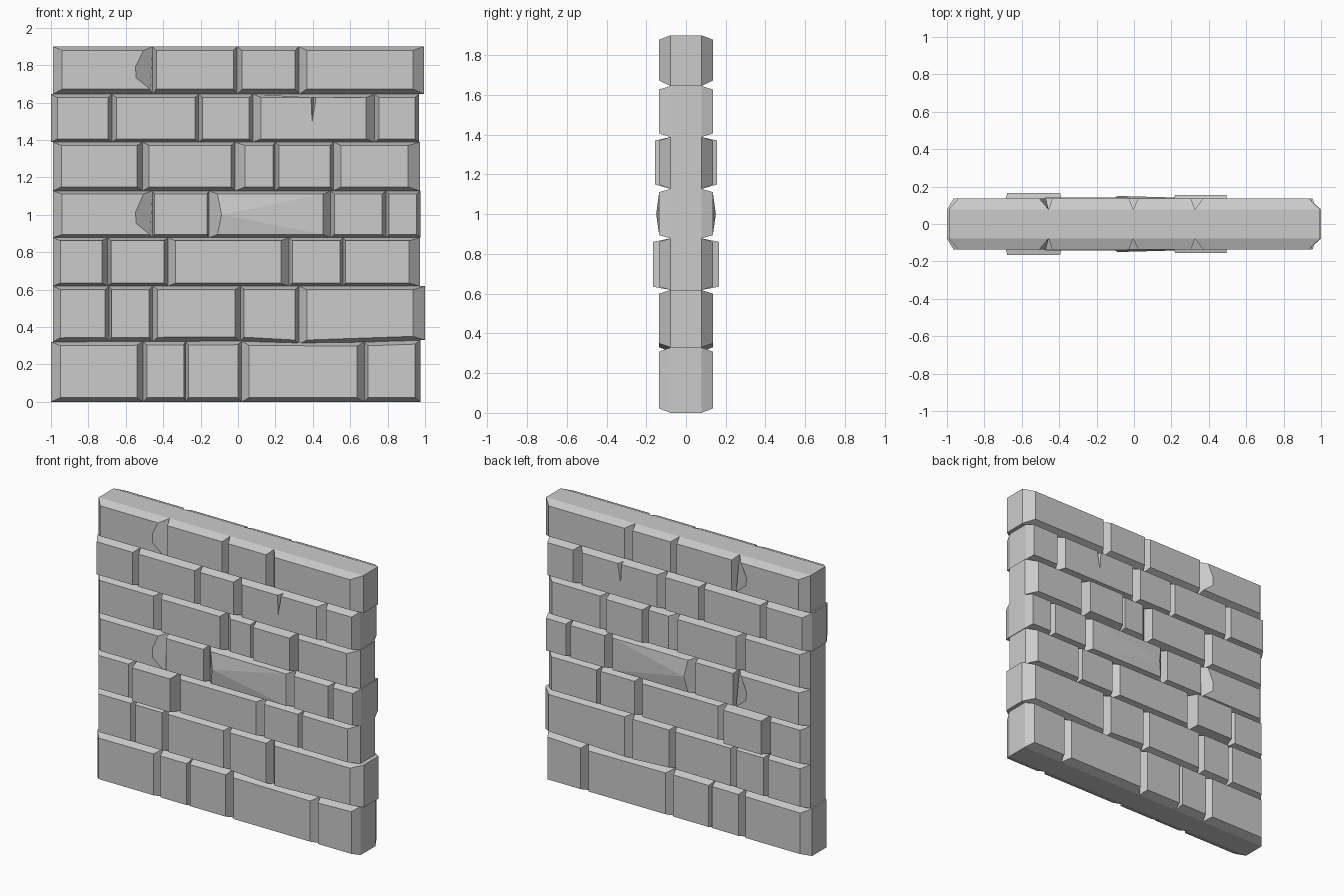
import bpy, bmesh
from mathutils import Vector

if "Cube" in bpy.data.objects:
    bpy.data.objects.remove(bpy.data.objects["Cube"])

CORE = 0.078   # half thickness at the joints

# Each course: left end, then (face left, face right, joint) for every brick
COURSES = [
    [-1.0, -.95, -.54, -.507, -.487, -.29, -.28, -.265, 0, .02, .06, .635, .675, .695, .945, .975],
    [-.99, -.95, -.71, -.69, -.675, -.475, -.457, -.43, -.015, .013, .033, .305, .326, .368, .935, 1.0],
    [-.99, -.95, -.728, -.697, -.678, -.395, -.375, -.335, .23, .272, .292, .545, .562, .575, .915, .972],
    [-.99, -.94, -.47, -.457, -.447, -.165, -.155, -.11, .455, .495, .515, .77, .79, .807, .955, .976],
    [-.99, -.945, -.54, -.51, -.475, -.037, -.017, .037, .187, .198, .22, .493, .51, .55, .91, .974],
    [-1.0, -.965, -.695, -.675, -.65, -.23, -.21, -.19, .06, .08, .123, .685, .73, .753, .946, .968],
    [-.99, -.94, -.47, -.457, -.437, -.025, -.005, .022, .305, .326, .368, .935, .995],
]
# Bed joints between courses (x, z); the lowest one sags
SAG = [(-1, .32), (0, .325), (.33, .307), (1, .33)]
BEDS = [0, SAG, .618, .878, 1.127, 1.388, 1.645, 1.9]
RISE = [.022, .022, .017, .016, .022, .018, .027]   # lower bevel height
DROP = [.02, .018, .017, .016, .017, .018, .022]    # upper bevel height
DEPTH = {(2, 1): .165, (4, 3): .155, (4, 1): .142}  # bricks that stand proud


def bed(i, x):
    b = BEDS[i]
    if not isinstance(b, list):
        return b
    for (xa, za), (xb, zb) in zip(b, b[1:]):
        if x <= xb:
            return za + (zb - za) * (x - xa) / (xb - xa)
    return b[-1][1]


def add(bm, pts, centre):
    """Add a face turned away from the given centre."""
    f = bm.faces.new([bm.verts.new(p) for p in pts])
    f.normal_update()
    if f.normal.dot(f.calc_center_median() - centre) < 0:
        f.normal_flip()


def brick(bm, r, k, o0, f0, f1, o1):
    d = DEPTH.get((r, k), .135)
    outer = [Vector(p) for p in ((o0, -CORE, bed(r, o0)), (o1, -CORE, bed(r, o1)),
                                 (o1, -CORE, bed(r + 1, o1)), (o0, -CORE, bed(r + 1, o0)))]
    lo, hi = RISE[r], DROP[r]
    face = [Vector(p) for p in ((f0, -d, bed(r, f0) + lo), (f1, -d, bed(r, f1) + lo),
                                (f1, -d, bed(r + 1, f1) - hi), (f0, -d, bed(r + 1, f0) - hi))]
    centre = Vector(((o0 + o1) / 2, 0, (outer[0].z + outer[2].z) / 2))
    extra = [[], [], [], []]       # extra points on bottom, right, top, left edges
    rim = extra
    if k == 0 and r in (3, 6):     # chipped corner
        z = face[0].z
        face[2].x -= .035
        extra[1] = [Vector((-.545, -d, z + .06)), Vector((-.548, -d, z + .12))]
    if (r, k) == (3, 2):           # bulging left edge
        extra[3] = [Vector((-.088, -.15, 1.0))]
    if (r, k) == (5, 3):           # crack from the upper edge
        zt = face[2].z
        right, tip, left = Vector((.418, -d, zt)), Vector((.396, -d, 1.495)), Vector((.39, -d, zt))
        deep = Vector((.405, -.09, zt))
        extra[2] = [right, tip, left]
        rim = [[], [], [right, deep, left], []]
        bm.faces.new([bm.verts.new(p) for p in (left, deep, tip)])
        bm.faces.new([bm.verts.new(p) for p in (tip, deep, right)])
    # Front face
    loop = [p for i in range(4) for p in [face[i]] + extra[i]]
    if extra[3]:
        for a, b in zip(loop[:-1], loop[1:-1]):
            add(bm, (loop[-1], a, b), centre)
    else:
        add(bm, loop, centre)
    # Bevels down to the joints
    for i in range(4):
        j = (i + 1) % 4
        add(bm, [outer[i], outer[j], face[j]] + rim[i][::-1] + [face[i]], centre)


def cap(bm, a, b, centre):
    """Core strip from the joint line back to the middle plane."""
    (xa, za), (xb, zb) = a, b
    add(bm, [(xa, -CORE, za), (xb, -CORE, zb), (xb, 0, zb), (xa, 0, za)], centre)


for r, row in enumerate(COURSES):
    bm = bmesh.new()
    mid = Vector((0, 0, (bed(r, 0) + bed(r + 1, 0)) / 2))
    left, right = row[0], row[-1]
    for k in range((len(row) - 1) // 3):
        brick(bm, r, k, *row[3 * k:3 * k + 4])
    # Ends, plus underside and top of the whole wall
    for x in (left, right):
        cap(bm, (x, bed(r, x)), (x, bed(r + 1, x)), mid)
    if r == 0:
        cap(bm, (left, 0), (right, 0), mid)
    if r == len(COURSES) - 1:
        cap(bm, (left, 1.9), (right, 1.9), mid)
    else:
        # Small ledges where the next course steps in or out
        for x, nx in ((left, COURSES[r + 1][0]), (right, COURSES[r + 1][-1])):
            if abs(x - nx) > .001:
                side = 1 if abs(x) > abs(nx) else -1
                zb = bed(r + 1, x)
                cap(bm, (x, zb), (nx, bed(r + 1, nx)), Vector((x, 0, zb - side)))
    bmesh.ops.remove_doubles(bm, verts=bm.verts, dist=1e-5)
    mesh = bpy.data.meshes.new(f"brick_course_{r + 1}")
    bm.to_mesh(mesh)
    bm.free()
    ob = bpy.data.objects.new(mesh.name, mesh)
    bpy.context.collection.objects.link(ob)
    # Same bricks on the back
    m = ob.modifiers.new("mirror", 'MIRROR')
    m.use_axis = (False, True, False)
    m.use_clip = True
